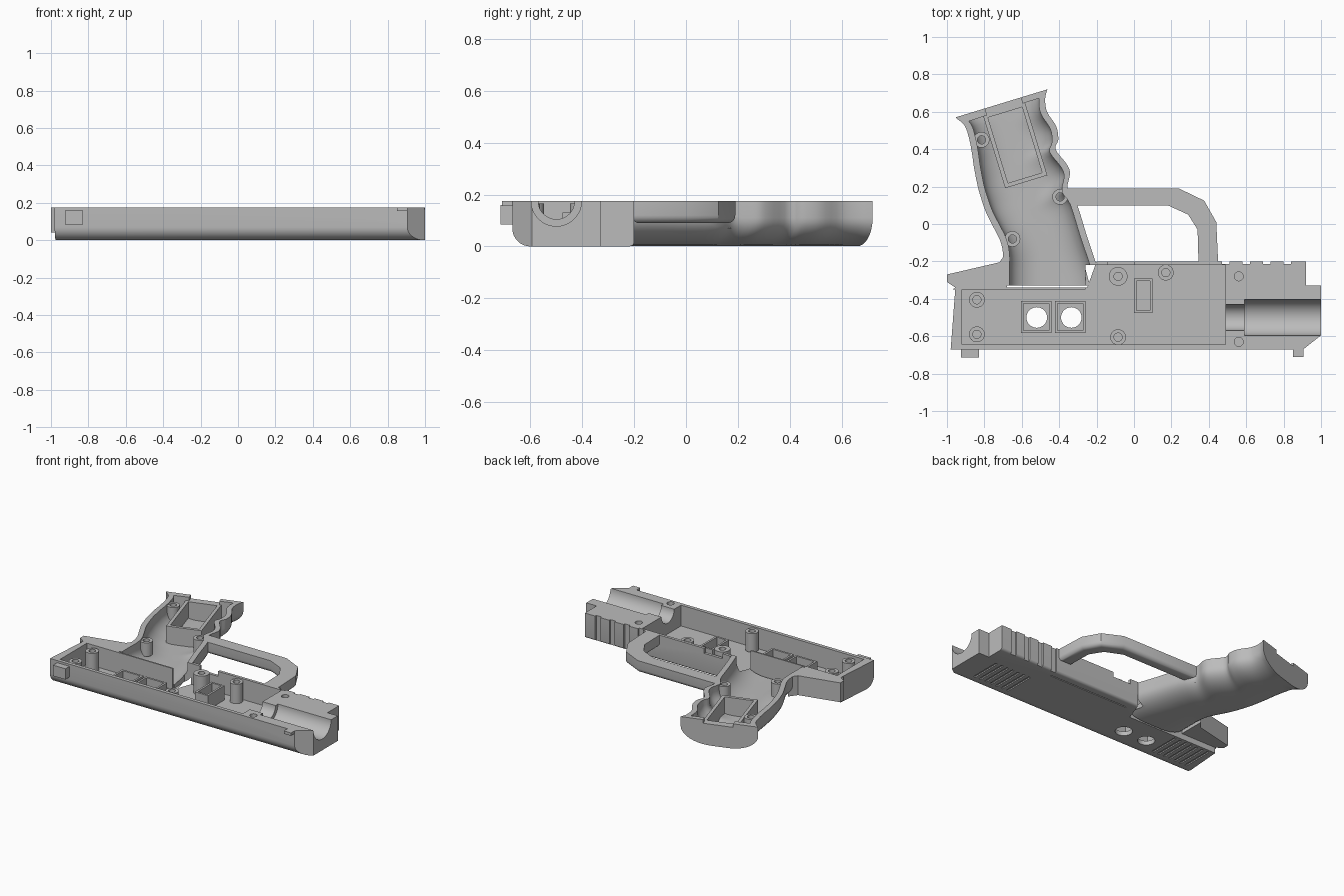
import bpy, bmesh, math
from mathutils import Vector, Matrix

cube = bpy.data.objects.get("Cube")
if cube:
    bpy.data.objects.remove(cube, do_unlink=True)

grey = bpy.data.materials.new("matte grey")
grey.use_nodes = True
grey.diffuse_color = (0.5, 0.5, 0.5, 1)
grey.node_tree.nodes["Principled BSDF"].inputs["Base Color"].default_value = (0.5, 0.5, 0.5, 1)

TOP = 0.175


def finish(name, bm):
    bmesh.ops.recalc_face_normals(bm, faces=bm.faces)
    mesh = bpy.data.meshes.new(name)
    bm.to_mesh(mesh)
    bm.free()
    mesh.materials.append(grey)
    ob = bpy.data.objects.new(name, mesh)
    bpy.context.collection.objects.link(ob)
    return ob


def loft(name, rings, closed=False):
    """Skin a row of equal rings; cap the ends unless the row closes."""
    bm = bmesh.new()
    rows = [[bm.verts.new(p) for p in ring] for ring in rings]
    n = len(rows[0])
    pairs = list(zip(rows, rows[1:])) + ([(rows[-1], rows[0])] if closed else [])
    for a, b in pairs:
        for i in range(n):
            j = (i + 1) % n
            bm.faces.new((a[i], a[j], b[j], b[i]))
    if not closed:
        bm.faces.new(rows[0])
        bm.faces.new(rows[-1])
    return finish(name, bm)


def prism(name, pts, z0, z1):
    return loft(name, [[(x, y, z) for x, y in pts] for z in (z0, z1)])


def box(name, x0, x1, y0, y1, z0, z1):
    return prism(name, [(x0, y0), (x1, y0), (x1, y1), (x0, y1)], z0, z1)


def circle(r, n=32):
    return [(r * math.cos(2 * math.pi * i / n), r * math.sin(2 * math.pi * i / n)) for i in range(n)]


def disc(name, x, y, r, z0, z1):
    return prism(name, [(x + a, y + b) for a, b in circle(r)], z0, z1)


def tube(name, x, y, r, hole, z0, z1):
    rings = [[(x + a, y + b, z) for a, b in circle(q)]
             for q, z in ((hole, z0), (r, z0), (r, z1), (hole, z1))]
    return loft(name, rings, True)


def rod(name, x0, x1, r):
    return loft(name, [[(x, -0.5 + a, TOP + b) for a, b in circle(r, 48)] for x in (x0, x1)])


def frame(name, x, y, w, h, t, z0, z1, angle=0):
    """Thin rectangular wall around a pocket."""
    rot = Matrix.Rotation(angle, 3, 'Z')
    rings = []
    for d, z in ((t, z0), (0, z0), (0, z1), (t, z1)):
        a, b = w / 2 - d, h / 2 - d
        rings.append([Vector((x, y, z)) + rot @ Vector(c)
                      for c in ((-a, -b, 0), (a, -b, 0), (a, b, 0), (-a, b, 0))])
    return loft(name, rings, True)


def combine(target, other, op):
    mod = target.modifiers.new("join", 'BOOLEAN')
    mod.operation, mod.solver, mod.object = op, 'EXACT', other
    bpy.context.view_layer.objects.active = target
    bpy.ops.object.modifier_apply(modifier=mod.name)
    bpy.data.objects.remove(other, do_unlink=True)


def smooth_path(pts, steps=4):
    """Catmull-Rom curve through the points."""
    p = [Vector(q) for q in pts]
    p = [2 * p[0] - p[1]] + p + [2 * p[-1] - p[-2]]
    out = []
    for a, b, c, d in zip(p, p[1:], p[2:], p[3:]):
        for s in range(steps):
            t = s / steps
            out.append(0.5 * (2 * b + (c - a) * t + (2 * a - 5 * b + 4 * c - d) * t * t
                              + (3 * b - a - 3 * c + d) * t ** 3))
    return out + [p[-2]]


# Main body: long outline trimmed by a rounded section
outline = [(-.98, -.67), (.905, -.67), (1, -.595), (1, -.33), (.92, -.33), (.92, -.2)]
for i in range(4):
    x = .84 - i * .11
    outline += [(x, -.2), (x, -.213), (x - .04, -.213), (x - .04, -.2)]
outline += [(-.2, -.2), (-.25, -.34), (-.955, -.34)]
shell = prism("shell", outline, -.02, TOP)
section = [(-.67, .3)]
for i in range(9):
    a = i / 8 * math.pi / 2
    section.append((-.6 - .07 * math.cos(a), .07 - .07 * math.sin(a)))
for i in range(5):
    a = i / 4 * math.pi / 2
    section.append((-.22 + .021 * math.sin(a), .02 - .02 * math.cos(a)))
section.append((-.199, .3))
combine(shell, loft("section", [[(x, y, z) for y, z in section] for x in (-1.2, 1.2)]), 'INTERSECT')

# Grip: back and finger edges skinned with a rounded section
back = smooth_path([(-.955, .57), (-.905, .525), (-.88, .45), (-.865, .37), (-.855, .30),
                    (-.835, .20), (-.815, .13), (-.79, .06), (-.75, -.02), (-.715, -.09),
                    (-.70, -.16), (-.70, -.24), (-.70, -.33)])
fingers = smooth_path([(-.463, .72), (-.475, .67), (-.465, .60), (-.415, .52), (-.405, .45),
                       (-.42, .40), (-.36, .32), (-.342, .27), (-.355, .19), (-.31, .12),
                       (-.25, -.07), (-.20, -.22), (-.17, -.33)])


def grip(name, skip, wall, floor, top):
    rings = []
    for l, r in list(zip(back, fingers))[skip:]:
        d = (r - l).normalized()
        l, r = l + d * wall, r - d * wall
        rx = min(.2 - wall, (r - l).length * .45)
        half = []
        for i in range(11):
            a = i / 10 * math.pi / 2
            half.append((rx * (1 - math.cos(a)), floor + .11 * (1 - math.sin(a))))
        ring = [(*l, top)] + [(*(l + d * s), z) for s, z in half]
        ring += [(*(r - d * s), z) for s, z in reversed(half)] + [(*r, top)]
        rings.append(ring)
    return loft(name, rings)


combine(shell, grip("grip", 0, 0, .001, TOP), 'UNION')

# Rear tang
combine(shell, prism("tang", [(-.97, -.35), (-.955, -.34), (-1, -.31), (-1, -.27), (-.72, -.205),
                              (-.68, -.15), (-.68, -.35)], .04, TOP), 'UNION')

# Trigger guard with rounded underside
guard = prism("guard", [(-.36, .19), (.24, .19), (.375, .125), (.44, .01), (.45, -.21), (.345, -.21),
                        (.34, -.03), (.29, .05), (.18, .10), (-.33, .10)], .09, TOP)
bm = bmesh.new()
bm.from_mesh(guard.data)
low = [e for e in bm.edges if all(v.co.z < .1 for v in e.verts)]
bmesh.ops.bevel(bm, geom=low, offset=.03, segments=5, profile=.5, affect='EDGES')
bm.to_mesh(guard.data)
bm.free()
combine(shell, guard, 'UNION')

# Hollow interior, barrel channel, rim notches and screw holes
cuts = [
    grip("grip_hollow", 3, .035, .026, .3),
    prism("body_hollow", [(-.92, -.645), (.49, -.645), (.49, -.22), (-.26, -.22), (-.26, -.35),
                          (-.92, -.35)], .03, .3),
    rod("barrel_channel", .59, 1.1, .097),
    rod("barrel_neck", .45, .6, .07),
    box("trigger_notch", -.14, 0, -.25, -.17, .14, .3),
]
butt_notch = box("butt_notch", -.1, .1, -.05, .05, .15, .3)
butt_notch.data.transform(Matrix.Translation((-.70, .645, 0)) @ Matrix.Rotation(math.radians(17), 4, 'Z'))
cuts.append(butt_notch)
for y in (-.28, -.63):
    cuts.append(disc("screw_hole", .56, y, .024, .09, .3))
for x in (-.52, -.335):
    cuts.append(disc("round_window", x, -.5, .055, -.1, .1))

# Grooves on the outer face
cuts.append(box("side_groove", -.15, .47, -.262, -.255, -.1, .008))
for start in (-.92, .55):
    for i in range(7):
        x = start + i * .045
        cuts.append(box("serration", x, x + .016, -.58, -.36, -.1, .008))
for c in cuts:
    combine(shell, c, 'DIFFERENCE')

# Screw posts
for i, (x, y, r) in enumerate([(-.84, -.405, .042), (-.84, -.59, .042), (-.085, -.28, .05),
                               (-.085, -.605, .042), (.17, -.26, .042)]):
    tube(f"body_post_{i}", x, y, r, .022, .025 if y > -.58 else .035, .165)
for i, (x, y) in enumerate([(-.65, -.08), (-.395, .145), (-.815, .45)]):
    tube(f"grip_post_{i}", x, y, .042, .022, .07, .165)

# Pocket walls
for i, x in enumerate((-.522, -.34)):
    frame(f"window_frame_{i}", x, -.497, .164, .172, .014, .02, .1)
frame("switch_pocket", .05, -.383, .1, .185, .014, .02, .13)
frame("grip_pocket", -.636, .422, .235, .41, .022, .022, .15, math.radians(17))

# Small feet along the lower edge
box("rear_foot", -.925, -.83, -.715, -.66, .085, .16)
box("front_foot", .85, .905, -.71, -.66, .155, TOP)

for ob in bpy.context.scene.objects:
    if ob.type == 'MESH':
        bpy.ops.object.select_all(action='DESELECT')
        ob.select_set(True)
        bpy.context.view_layer.objects.active = ob
        bpy.ops.object.shade_smooth_by_angle(angle=math.radians(30))
